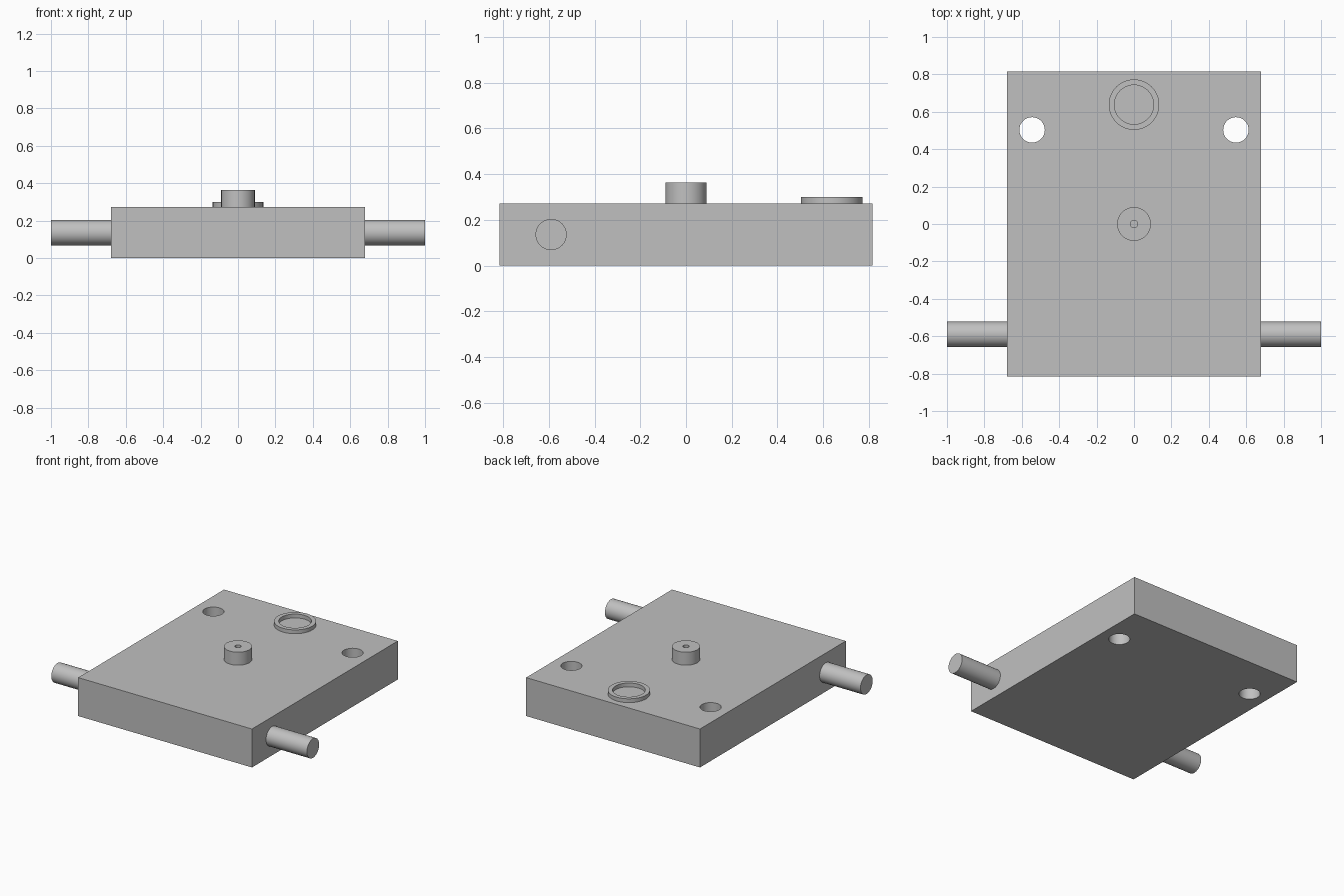
import bpy, bmesh, math
from mathutils import Matrix, Vector

if "Cube" in bpy.data.objects:
    bpy.data.objects.remove(bpy.data.objects["Cube"], do_unlink=True)

GREY = (0.53, 0.53, 0.53, 1)
grey = bpy.data.materials.new("plain grey")
grey.use_nodes = True
grey.diffuse_color = GREY
grey.node_tree.nodes["Principled BSDF"].inputs["Base Color"].default_value = GREY

HALF_W, HALF_D, TOP = 0.68, 0.815, 0.272
PIN_R = 0.068


def add_object(name, bm):
    bmesh.ops.recalc_face_normals(bm, faces=bm.faces)
    mesh = bpy.data.meshes.new(name)
    bm.to_mesh(mesh)
    bm.free()
    mesh.materials.append(grey)
    obj = bpy.data.objects.new(name, mesh)
    bpy.context.collection.objects.link(obj)
    return obj


def smooth(obj):
    bpy.ops.object.select_all(action='DESELECT')
    bpy.context.view_layer.objects.active = obj
    obj.select_set(True)
    bpy.ops.object.shade_smooth_by_angle(angle=math.radians(30))


def cylinder(name, radius, length, matrix):
    bm = bmesh.new()
    bmesh.ops.create_cone(bm, cap_ends=True, segments=48, radius1=radius,
                          radius2=radius, depth=length, matrix=matrix)
    return add_object(name, bm)


def lathe(name, profile, location):
    """Spin an (r, z) profile about the vertical axis."""
    bm = bmesh.new()
    verts = [bm.verts.new((r, 0, z)) for r, z in profile]
    edges = [bm.edges.new(pair) for pair in zip(verts, verts[1:])]
    bmesh.ops.spin(bm, geom=verts + edges, axis=(0, 0, 1), cent=(0, 0, 0),
                   angle=math.tau, steps=48)
    bmesh.ops.remove_doubles(bm, verts=bm.verts, dist=1e-4)
    obj = add_object(name, bm)
    obj.location = location
    smooth(obj)


# Block body
bm = bmesh.new()
bmesh.ops.create_cube(bm, size=1, matrix=Matrix.Translation((0, 0, TOP / 2))
                      @ Matrix.Diagonal((2 * HALF_W, 2 * HALF_D, TOP, 1)))
body = add_object("body", bm)

for side, label in ((1, "left"), (-1, "right")):
    # Through holes near the back
    cutter = cylinder("hole_cutter", PIN_R, 1,
                      Matrix.Translation((side * 0.545, 0.503, TOP / 2)))
    cut = body.modifiers.new("hole", 'BOOLEAN')
    cut.operation, cut.object, cut.solver = 'DIFFERENCE', cutter, 'EXACT'
    bpy.context.view_layer.objects.active = body
    bpy.ops.object.modifier_apply(modifier=cut.name)
    bpy.data.objects.remove(cutter, do_unlink=True)

    # Side pins near the front
    inner = HALF_W - 0.01
    pin = cylinder(label + "_pin", PIN_R, 1 - inner,
                   Matrix.Translation((side * (1 + inner) / 2, -0.59, TOP / 2))
                   @ Matrix.Rotation(math.pi / 2, 4, 'Y'))
    smooth(pin)
smooth(body)

# Central boss with a small bore
lathe("centre_boss", [(0.09, -0.01), (0.09, 0.092), (0.02, 0.092),
                      (0.02, 0.002), (0, 0.002)], Vector((0, 0, TOP)))

# Raised ring at the back
lathe("back_ring", [(0.135, -0.01), (0.135, 0.027), (0.105, 0.027),
                    (0.105, -0.01)], Vector((0, 0.638, TOP)))
